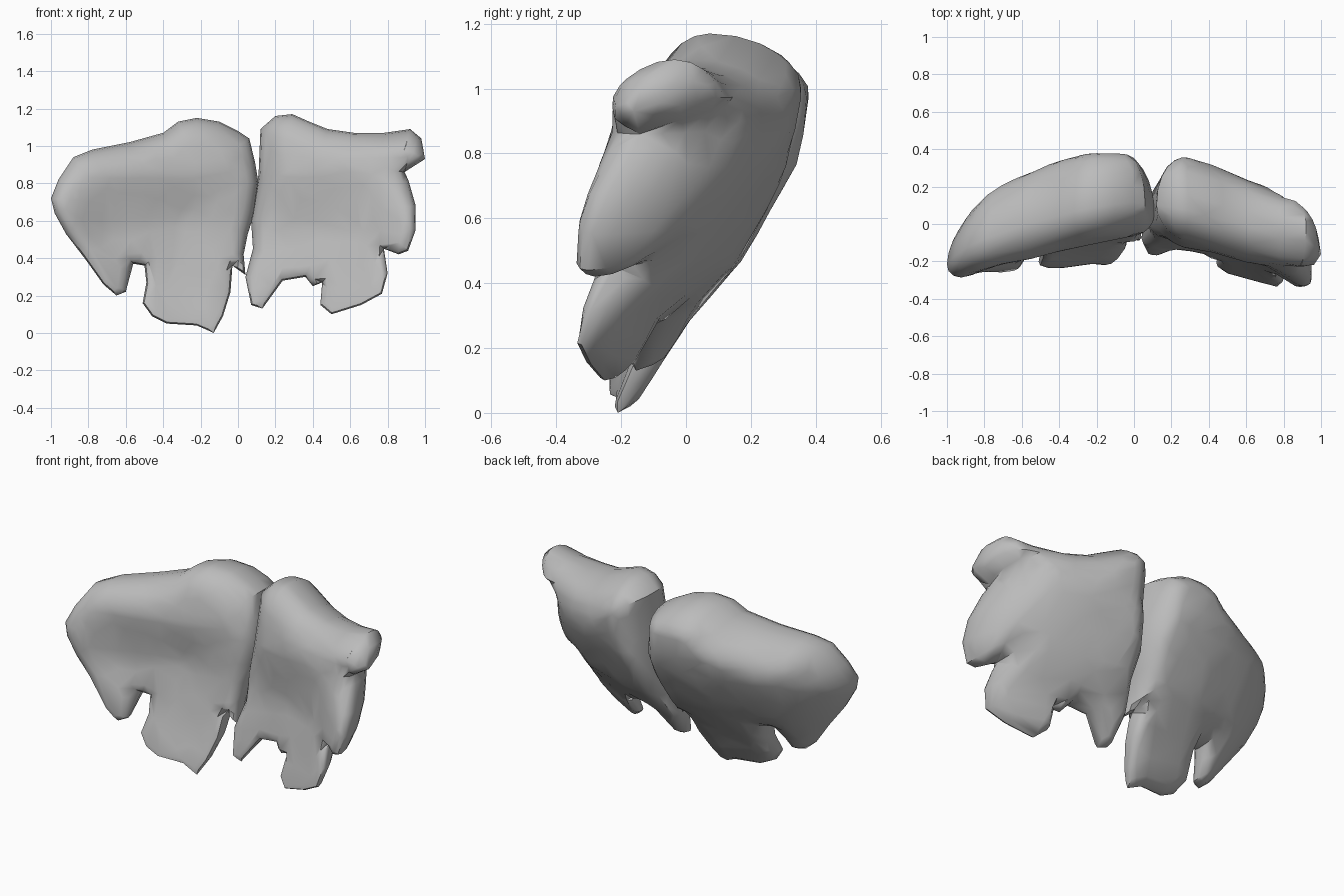
import bpy, bmesh, math
from mathutils import Vector, noise
from mathutils.geometry import delaunay_2d_cdt, intersect_point_line

cube = bpy.data.objects.get("Cube")
if cube:
    bpy.data.objects.remove(cube, do_unlink=True)

grey = bpy.data.materials.new("stone_grey")
grey.use_nodes = True
grey.diffuse_color = (0.5, 0.5, 0.5, 1)
grey.node_tree.nodes["Principled BSDF"].inputs["Base Color"].default_value = grey.diffuse_color

# Front outlines, in hundredths of a unit, clockwise
RIGHT = [(-100, 72), (-96, 82), (-88, 94), (-78, 98), (-58, 102), (-40, 107), (-32, 113),
         (-22, 115), (-10, 113), (0, 108), (6, 104), (9, 92), (11, 80), (9, 65), (5, 52),
         (3, 42), (4, 31), (-3, 36), (-4, 22), (-8, 9), (-13, 0), (-22, 4), (-38, 5),
         (-46, 9), (-51, 16), (-49, 27), (-50, 36), (-56, 37), (-60, 22), (-65, 20),
         (-72, 26), (-82, 40), (-92, 53), (-98, 64)]
LEFT = [(12, 109), (20, 116), (29, 117), (38, 113), (48, 109), (62, 107), (78, 107),
        (92, 109), (98, 104), (100, 93), (89, 86), (91, 82), (95, 68), (95, 55), (91, 44),
        (86, 42), (78, 45), (80, 32), (77, 21), (66, 15), (50, 10), (44, 15), (45, 27),
        (40, 25), (36, 30), (24, 28), (18, 20), (13, 13), (7, 15), (4, 30), (8, 45),
        (7, 60), (11, 85)]


def clamp(value):
    return min(1, max(0, value))


def ramp(z, stops):
    """Straight-line interpolation through (z, value) stops."""
    for (z0, y0), (z1, y1) in zip(stops, stops[1:]):
        if z <= z1:
            break
    return y0 + (y1 - y0) * (z - z0) / (z1 - z0)


def back_y(x, z):
    spine = ramp(z, [(0, -.17), (.29, .015), (.46, .165), (.6, .25), (.76, .335),
                     (.87, .37), (1, .39), (1.2, .37)])
    if x < 0:
        return spine - .33 * abs(x) ** 2.5
    return spine - ramp(z, [(0, .4), (.5, .36), (1.2, .31)]) * x * x


def front_y(x, z):
    """Curved across the lower lobes, straighter along the top lip."""
    spine = ramp(z, [(0, -.225), (.25, -.135), (.55, -.07), (.85, -.06), (1.2, .01)])
    low = (.27 if x < 0 else .34) * x * x
    high = .23 * abs(x)
    return spine - low - (high - low) * clamp((z - .6) / .25)


def rim_share(x, z):
    """How far back the rim sits between the two faces; the horn's crest sits further back."""
    return .33 + .7 * max(0, x - .6) * clamp((z - .92) / .15)


def resample(points, step):
    ring = []
    for a, b in zip(points, points[1:] + points[:1]):
        n = max(1, round((b - a).length / step))
        ring += [a.lerp(b, i / n) for i in range(n)]
    return ring


def edge_distance(p, points):
    best = 9.0
    for a, b in zip(points, points[1:] + points[:1]):
        q, t = intersect_point_line(p, a, b)
        best = min(best, (p - a.lerp(b, clamp(t))).length)
    return best


def swell(distance, radius, depth):
    """Rounded shoulder that rises from the rim to the full depth."""
    s = min(1, distance / max(radius, .01))
    return depth * math.sqrt(max(0, 1 - (1 - s) ** 2))


def build_slab(name, outline):
    """A curved, leaning slab with rounded rims, thick above and thin below."""
    points = [Vector(p) / 100 for p in outline]
    ring = resample(points, .03)
    count = len(ring)
    verts = list(ring)

    # Rings just inside the rim, then a regular grid
    for depth in (.008, .03, .06):
        for i, p in enumerate(ring):
            t = (ring[(i + 1) % count] - ring[i - 1]).normalized()
            q = p + Vector((t.y, -t.x)) * depth
            if edge_distance(q, points) > depth * .85:
                verts.append(q)
    for i in range(-28, 29):
        for j in range(33):
            q = Vector((i * .036, j * .036))
            if edge_distance(q, points) > .075:
                verts.append(q)

    loop = list(range(count))
    edges = list(zip(loop, loop[1:] + loop[:1]))
    flat, _, tris, *_ = delaunay_2d_cdt(verts, edges, [], 1, 1e-5)

    bm = bmesh.new()
    front, back = [], []
    for p in flat:
        x, z = p
        f, b = front_y(x, z), back_y(x, z)
        rim = f + (b - f) * rim_share(x, z)
        d = edge_distance(p, points)
        lump = .015 * min(1, d / .15) * noise.noise(Vector((x * 5, z * 5, 0)))
        ahead = swell(d, rim - f, rim - f)
        behind = swell(d, (b - rim) * (.5 + .45 * abs(x)), b - rim)
        front.append(bm.verts.new((x, rim - ahead + lump, z)))
        if d < 1e-4:
            back.append(front[-1])
        else:
            back.append(bm.verts.new((x, rim + behind + lump, z)))
    for tri in tris:
        for side in (front, back):
            corners = [side[i] for i in tri]
            if len(set(corners)) == 3 and not bm.faces.get(corners):
                bm.faces.new(corners)
    bmesh.ops.recalc_face_normals(bm, faces=bm.faces)

    mesh = bpy.data.meshes.new(name)
    bm.to_mesh(mesh)
    bm.free()
    mesh.materials.append(grey)
    obj = bpy.data.objects.new(name, mesh)
    bpy.context.collection.objects.link(obj)

    # Coarsen into the broad chipped facets of worn stone
    chips = obj.modifiers.new("chips", 'DECIMATE')
    chips.ratio = .25
    bpy.ops.object.select_all(action='DESELECT')
    obj.select_set(True)
    bpy.context.view_layer.objects.active = obj
    bpy.ops.object.modifier_apply(modifier=chips.name)
    bpy.ops.object.shade_smooth_by_angle(angle=math.radians(40))


build_slab("right_slab", RIGHT)
build_slab("left_slab", LEFT)
